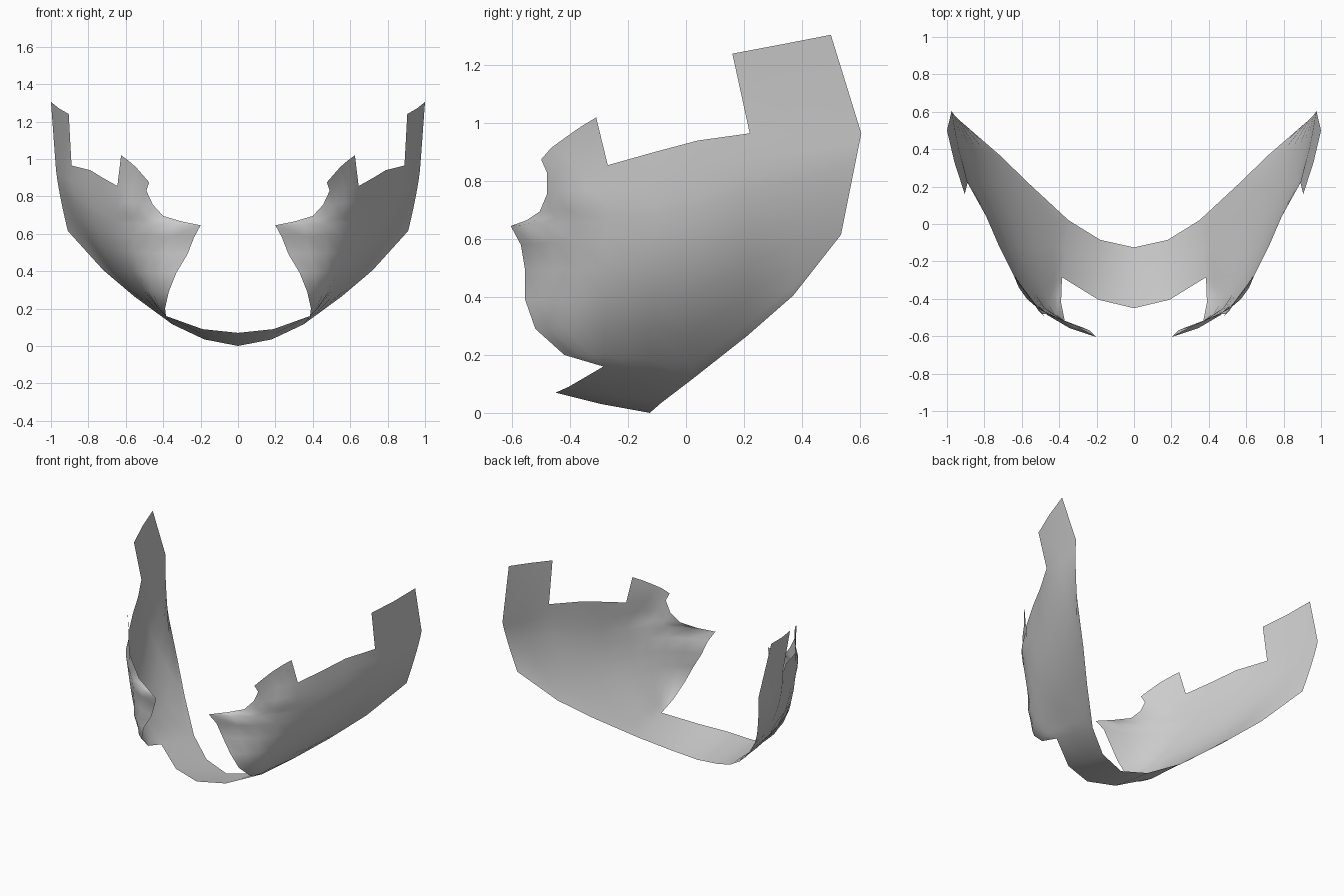
import bpy, bmesh
from mathutils import Vector as V

if "Cube" in bpy.data.objects:
    bpy.data.objects.remove(bpy.data.objects["Cube"])

bm = bmesh.new()


def skin(lines):
    """Join neighbouring lines of points with quads."""
    rows = [[bm.verts.new(p) for p in line] for line in lines]
    for a, b in zip(rows, rows[1:]):
        for i in range(len(a) - 1):
            bm.faces.new((a[i], a[i + 1], b[i + 1], b[i]))


# Front edge: from the chin notch, up past the mouth to the cheek
front = [V(p) for p in (
    (.385, -.285, .16), (.39, -.42, .20), (.37, -.52, .29), (.33, -.555, .39),
    (.27, -.555, .49), (.235, -.57, .58), (.20, -.605, .645), (.30, -.55, .665),
    (.40, -.505, .695), (.455, -.48, .755), (.49, -.48, .83))]
steps = [(p.z - .16) / .67 for p in front]

# Upright side sections: bottom point, top point, roundness of the jaw curve
sections = [
    ((.91, .535, .615), (.975, .605, .965), 1.3),
    ((.72, .37, .405), (.94, .41, .965), 1.7),
    ((.555, .21, .265), (.89, .22, .965), 2.1),
    ((.35, .02, .115), (.79, .04, .94), 2.7),
    ((.37, -.13, .14), (.725, -.11, .90), 2.8),
    ((.385, -.285, .16), (.645, -.27, .855), 2.8)]
cols = []
for b, t, k in sections:
    b, t = V(b), V(t)
    col = []
    for s in steps:
        p = b.lerp(t, s)
        p.x = b.x + (t.x - b.x) * (1 - (1 - s) ** k)
        col.append(p)
    cols.append(col)

# Rounded turn from the cheek to the mouth
last = cols[-1]
for f in (.25, .5, .75):
    turn = []
    for i, (a, b) in enumerate(zip(last, front)):
        bulge = .12 * (b - a).length * 4 * f * (1 - f) * (0 if i == 10 else 1)
        turn.append(a.lerp(b, f) + V((.7, -.7, 0)) * bulge)
    cols.append(turn)
cols.append(front)
skin(cols)

# Raised tab in front of the ear
skin([[c[-1] for c in cols[:3]],
      [(1, .50, 1.305), (.96, .33, 1.272), (.905, .16, 1.24)]])

# Raised tab beside the nose
skin([[c[-1] for c in cols[5:]],
      [(.625, -.31, 1.02), (.585, -.36, .99), (.545, -.41, .955),
       (.51, -.465, .915), (.475, -.50, .875)]])

# Chin strap
skin([[(0, -.125, 0), (0, -.29, .03), (0, -.45, .07)],
      [(.18, -.085, .035), (.185, -.25, .06), (.19, -.405, .09)],
      [c[0] for c in cols[3:6]]])

bmesh.ops.remove_doubles(bm, verts=bm.verts, dist=.001)
bmesh.ops.dissolve_degenerate(bm, edges=bm.edges, dist=.0005)
bmesh.ops.recalc_face_normals(bm, faces=bm.faces)
# Outer side faces away from the middle
if sum(f.normal.x * f.calc_area() for f in bm.faces) < 0:
    bmesh.ops.reverse_faces(bm, faces=bm.faces)

mesh = bpy.data.meshes.new("jaw_guard")
bm.to_mesh(mesh)
bm.free()
guard = bpy.data.objects.new("jaw_guard", mesh)
bpy.context.collection.objects.link(guard)
for poly in mesh.polygons:
    poly.use_smooth = True
mirror = guard.modifiers.new("mirror", 'MIRROR')
mirror.use_clip = True
